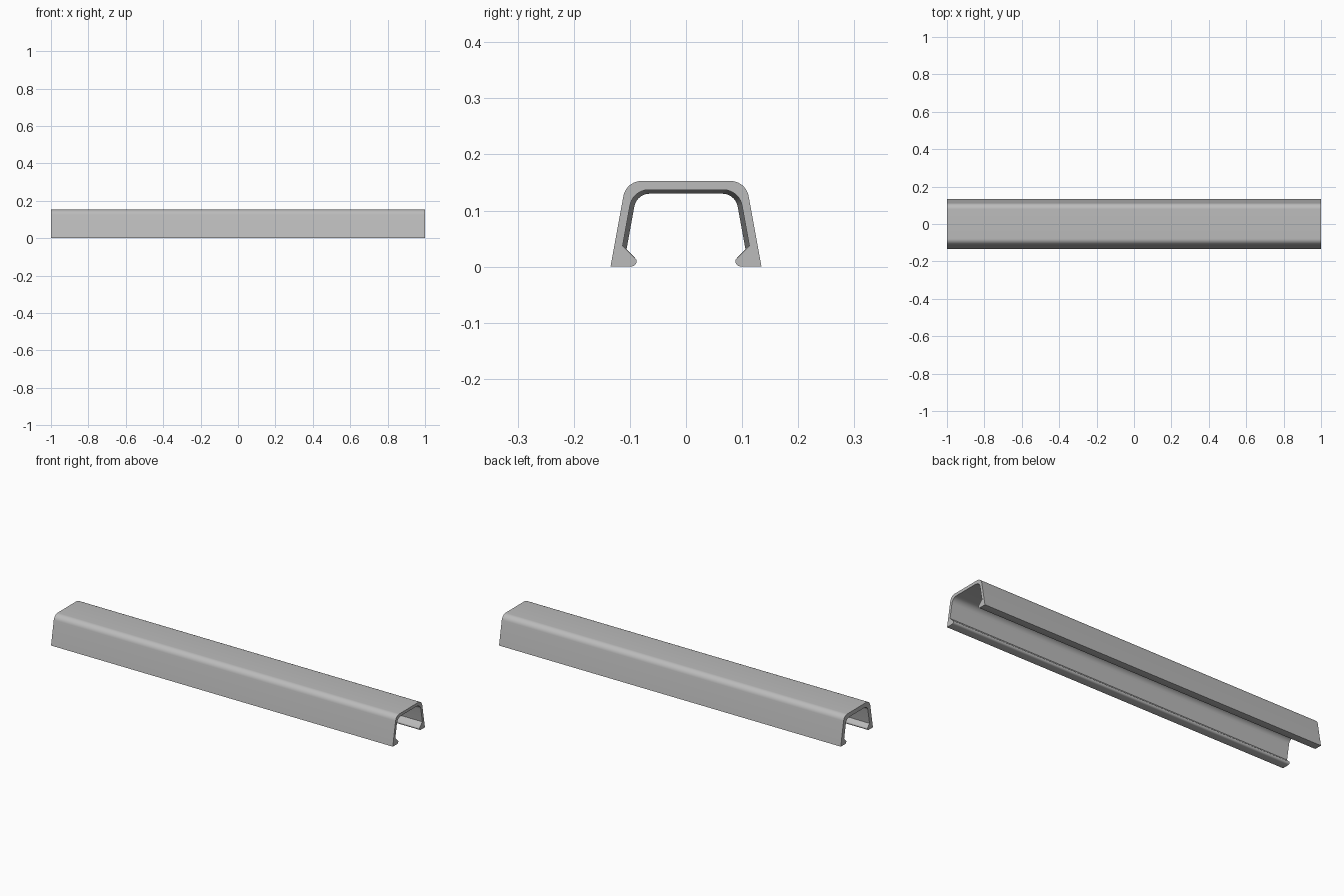
import bpy
import bmesh
import math
from mathutils import Vector

cube = bpy.data.objects.get("Cube")
if cube:
    bpy.data.objects.remove(cube, do_unlink=True)

LENGTH = 2.0
SLOPE = 0.182      # inward lean of the side walls
STEPS = 10         # segments in each rounded corner


def rounded_corner(foot, top, radius):
    """Points (y, z) of the fillet where a leaning wall meets a flat top."""
    corner_y = foot[0] - SLOPE * (top - foot[1])
    lean = math.atan(SLOPE)
    turn = math.pi / 2 - lean
    tangent = radius * math.tan(turn / 2)
    centre = Vector((corner_y - tangent, top - radius))
    return [centre + radius * Vector((math.cos(lean + turn * i / STEPS),
                                      math.sin(lean + turn * i / STEPS)))
            for i in range(STEPS + 1)]


def section(inner_foot, ceiling, inner_radius):
    """Closed channel outline with hooked lips, mirrored about y = 0."""
    lip = [(0.090, 0.0145), (0.0882, 0.012), (0.0878, 0.009),
           (0.089, 0.0055), (0.092, 0.002), (0.097, 0)]
    foot = (0.1345, 0)
    half = rounded_corner(inner_foot, ceiling, inner_radius)[::-1]
    half += [inner_foot] + lip + [foot]
    half += rounded_corner(foot, 0.1527, 0.033)
    return [(p[0], p[1]) for p in half] + [(-p[0], p[1]) for p in reversed(half)]


# Channel body: the inner walls thicken gently from one end to the other
bm = bmesh.new()
ends = [(-LENGTH / 2, section((0.106, 0.031), 0.130, 0.028)),
        (LENGTH / 2, section((0.113, 0.037), 0.137, 0.034))]
rings = [[bm.verts.new((x, y, z)) for y, z in outline] for x, outline in ends]
count = len(rings[0])
for i in range(count):
    j = (i + 1) % count
    bm.faces.new((rings[0][i], rings[0][j], rings[1][j], rings[1][i]))
for ring in rings:
    bm.faces.new(ring)
bmesh.ops.recalc_face_normals(bm, faces=bm.faces)

mesh = bpy.data.meshes.new("channel_cover")
bm.to_mesh(mesh)
bm.free()
cover = bpy.data.objects.new("channel_cover", mesh)
bpy.context.collection.objects.link(cover)

# Plain grey finish
grey = bpy.data.materials.new("light_grey")
grey.use_nodes = True
colour = (0.5, 0.5, 0.5, 1)
grey.diffuse_color = colour
grey.node_tree.nodes["Principled BSDF"].inputs["Base Color"].default_value = colour
mesh.materials.append(grey)

# Smooth corners, crisp ends and lip edges
bpy.ops.object.select_all(action='DESELECT')
cover.select_set(True)
bpy.context.view_layer.objects.active = cover
bpy.ops.object.shade_smooth_by_angle(angle=math.radians(30))
